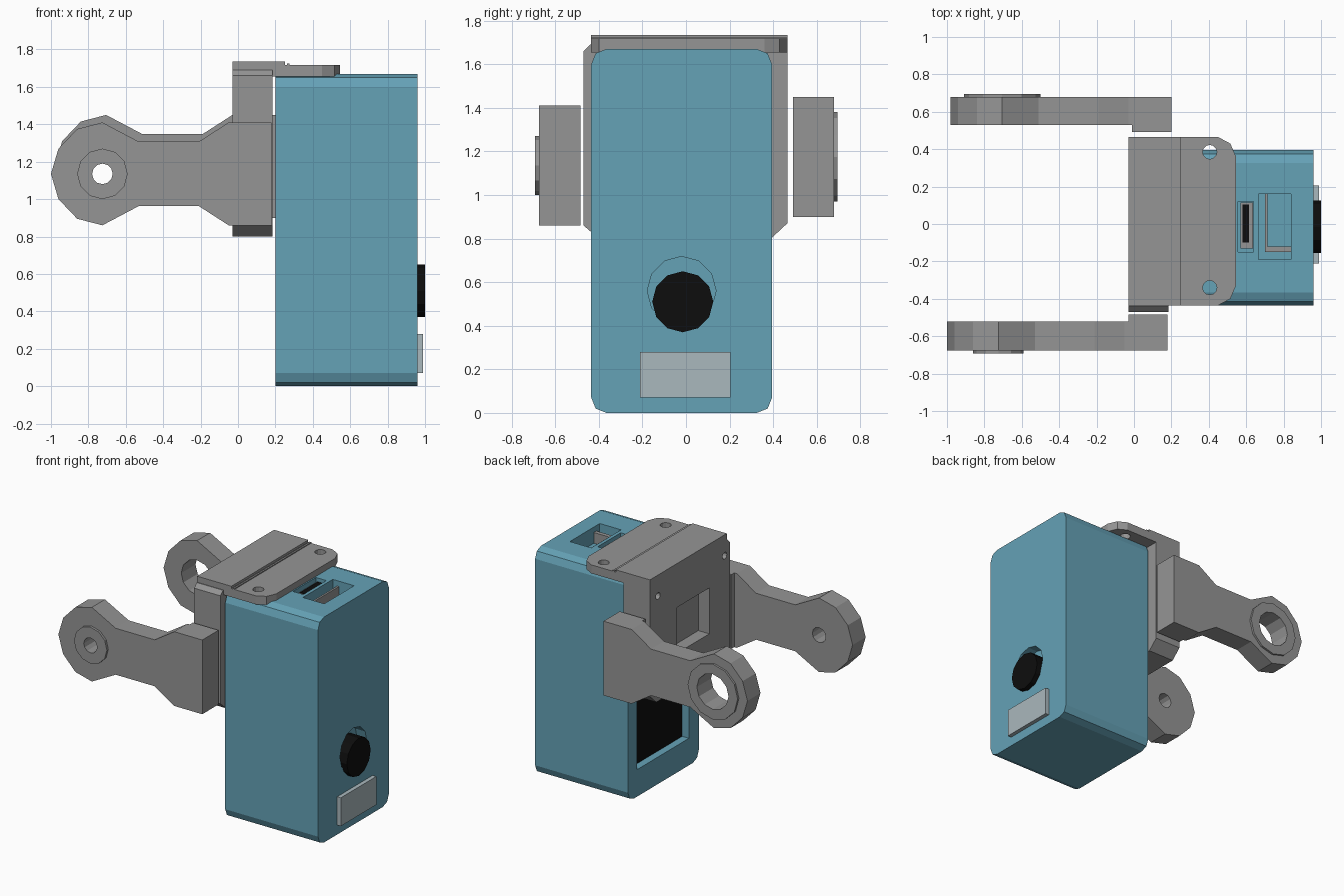
import bpy, bmesh
from math import sin, cos, pi

if "Cube" in bpy.data.objects:
    bpy.data.objects.remove(bpy.data.objects["Cube"], do_unlink=True)


def material(name, rgb):
    m = bpy.data.materials.new(name)
    m.use_nodes = True
    m.diffuse_color = (*rgb, 1)
    bsdf = next(n for n in m.node_tree.nodes if n.type == 'BSDF_PRINCIPLED')
    bsdf.inputs["Base Color"].default_value = (*rgb, 1)
    return m


BLUE = material("muted blue", (0.13, 0.36, 0.47))
GREY = material("mid grey", (0.30, 0.30, 0.30))
SILVER = material("pale silver", (0.40, 0.48, 0.51))
BLACK = material("black", (0.004, 0.004, 0.004))


def prism(name, axis, profile, lo, hi, mat):
    """Extrude a 2D profile along an axis; the profile uses the other two axes."""
    place = {'x': lambda a, b: (lo, a, b), 'y': lambda a, b: (a, lo, b),
             'z': lambda a, b: (a, b, lo)}[axis]
    bm = bmesh.new()
    face = bm.faces.new([bm.verts.new(place(a, b)) for a, b in profile])
    ext = bmesh.ops.extrude_face_region(bm, geom=[face])
    shift = [hi - lo if k == axis else 0 for k in 'xyz']
    bmesh.ops.translate(bm, vec=shift,
                        verts=[g for g in ext['geom'] if isinstance(g, bmesh.types.BMVert)])
    bmesh.ops.recalc_face_normals(bm, faces=bm.faces)
    mesh = bpy.data.meshes.new(name)
    bm.to_mesh(mesh)
    bm.free()
    mesh.materials.append(mat)
    ob = bpy.data.objects.new(name, mesh)
    bpy.context.collection.objects.link(ob)
    return ob


def rect(a0, a1, b0, b1):
    return [(a0, b0), (a1, b0), (a1, b1), (a0, b1)]


def box(name, x, y, z, mat):
    return prism(name, 'z', rect(*x, *y), *z, mat)


def disc(a, b, r, n=12):
    return [(a + r * cos(2 * pi * i / n), b + r * sin(2 * pi * i / n)) for i in range(n)]


def cut(ob, *cutters):
    """Subtract the cutters from a part and delete them."""
    for c in cutters:
        mod = ob.modifiers.new("cut", 'BOOLEAN')
        mod.operation = 'DIFFERENCE'
        mod.solver = 'EXACT'
        mod.object = c
        c.hide_render = True
    bpy.context.view_layer.update()
    deps = bpy.context.evaluated_depsgraph_get()
    mesh = bpy.data.meshes.new_from_object(ob.evaluated_get(deps))
    ob.modifiers.clear()
    ob.data = mesh
    for c in cutters:
        bpy.data.objects.remove(c, do_unlink=True)


def rounded(y0, y1, z0, z1, c, k):
    """Rectangle with two-step rounded corners."""
    return [(y0 + c, z0), (y1 - c, z0), (y1 - k, z0 + k), (y1, z0 + c),
            (y1, z1 - c), (y1 - k, z1 - k), (y1 - c, z1), (y0 + c, z1),
            (y0 + k, z1 - k), (y0, z1 - c), (y0, z0 + c), (y0 + k, z0 + k)]


# Main housing with rear window, lens pocket and two slots on top
body = prism("body", 'x', rounded(-0.435, 0.395, 0, 1.67, 0.07, 0.02), 0.2, 0.96, BLUE)
cut(body,
    box("rear_cutter", (0.1, 0.26), (-0.32, 0.29), (0.2, 1.45), BLUE),
    prism("lens_cutter", 'x', disc(-0.02, 0.56, 0.158), 0.88, 1.1, BLUE),
    box("small_slot_cutter", (0.555, 0.64), (-0.15, 0.12), (1.62, 1.8), BLUE),
    box("large_slot_cutter", (0.665, 0.84), (-0.19, 0.16), (1.55, 1.8), BLUE))

box("rear_panel", (0.255, 0.265), (-0.32, 0.29), (0.2, 1.45), BLACK)
prism("lens", 'x', disc(-0.015, 0.51, 0.14), 0.87, 1.0, BLACK)
box("label_plate", (0.95, 0.99), (-0.21, 0.205), (0.07, 0.28), SILVER)

# Connectors inside the top slots
box("small_connector", (0.57, 0.635), (-0.13, 0.115), (1.61, 1.645), GREY)
box("small_connector_core", (0.58, 0.615), (-0.1, 0.105), (1.64, 1.65), BLACK)
box("large_connector_side", (0.7, 0.715), (-0.15, 0.16), (1.54, 1.63), GREY)
box("large_connector_end", (0.7, 0.84), (-0.15, -0.12), (1.54, 1.63), GREY)

# Upright bracket plate with square pocket and screw holes
upright = prism("bracket_upright", 'x',
                [(-0.40, 0.80), (0.39, 0.80), (0.465, 0.87), (0.465, 1.69),
                 (-0.44, 1.69), (-0.47, 1.66), (-0.47, 0.86)], -0.03, 0.185, GREY)
cut(upright,
    box("pocket_cutter", (-0.1, 0.06), (-0.23, 0.15), (1.07, 1.41), GREY),
    *[prism("screw_cutter", 'x', disc(y, 1.58, 0.025), -0.1, 0.04, GREY)
      for y in (0.37, -0.41)])

# Top bracket: raised rear strip and lower front shelf with clipped corners
box("bracket_top_strip", (-0.03, 0.25), (-0.435, 0.465), (1.67, 1.735), GREY)
shelf = prism("bracket_shelf", 'z',
              [(0.18, -0.435), (0.45, -0.435), (0.515, -0.40), (0.545, -0.33),
               (0.545, 0.36), (0.515, 0.43), (0.45, 0.465), (0.18, 0.465)],
              1.655, 1.718, GREY)
cut(shelf, *[prism("hole_cutter", 'z', disc(0.405, y, 0.038), 1.6, 1.8, GREY)
             for y in (0.385, -0.34)])
box("bracket_ridge", (0.262, 0.275), (-0.435, 0.465), (1.70, 1.725), GREY)


# Swing arms: facetted eye, narrow neck, square root and a boss around the bore
def arm(side, dx, dz, side_sign, inner, outer, boss_end, boss_r, bore_r):
    cx, cz = -0.725 + dx, 1.135 + dz
    half = [(0.905, 0.275), (0.675, 0.275), (0.515, 0.172), (0.195, 0.172),
            (0, 0.275), (-0.135, 0.24), (-0.235, 0.135)]
    profile = ([(cx + a, cz + b) for a, b in half] + [(cx - 0.275, cz)]
               + [(cx + a, cz - b) for a, b in reversed(half)])
    s = side_sign
    body_arm = prism(side + "_arm", 'y', profile, s * inner, s * outer, GREY)
    boss = prism(side + "_arm_boss", 'y', disc(cx, cz, boss_r),
                 s * (outer - 0.01), s * boss_end, GREY)
    for part in (body_arm, boss):
        cut(part, prism("bore_cutter", 'y', disc(cx, cz, bore_r), s * 0.4, s * 0.8, GREY))
    root = sorted((s * (inner - 0.037), s * (inner + 0.01)))
    box(side + "_arm_root", (-0.03 + dx, 0.18 + dx), root, (cz - 0.275, cz + 0.275), GREY)


arm("right", 0, 0, -1, 0.522, 0.675, 0.692, 0.135, 0.055)
arm("left", 0.02, 0.04, 1, 0.528, 0.68, 0.695, 0.205, 0.13)
